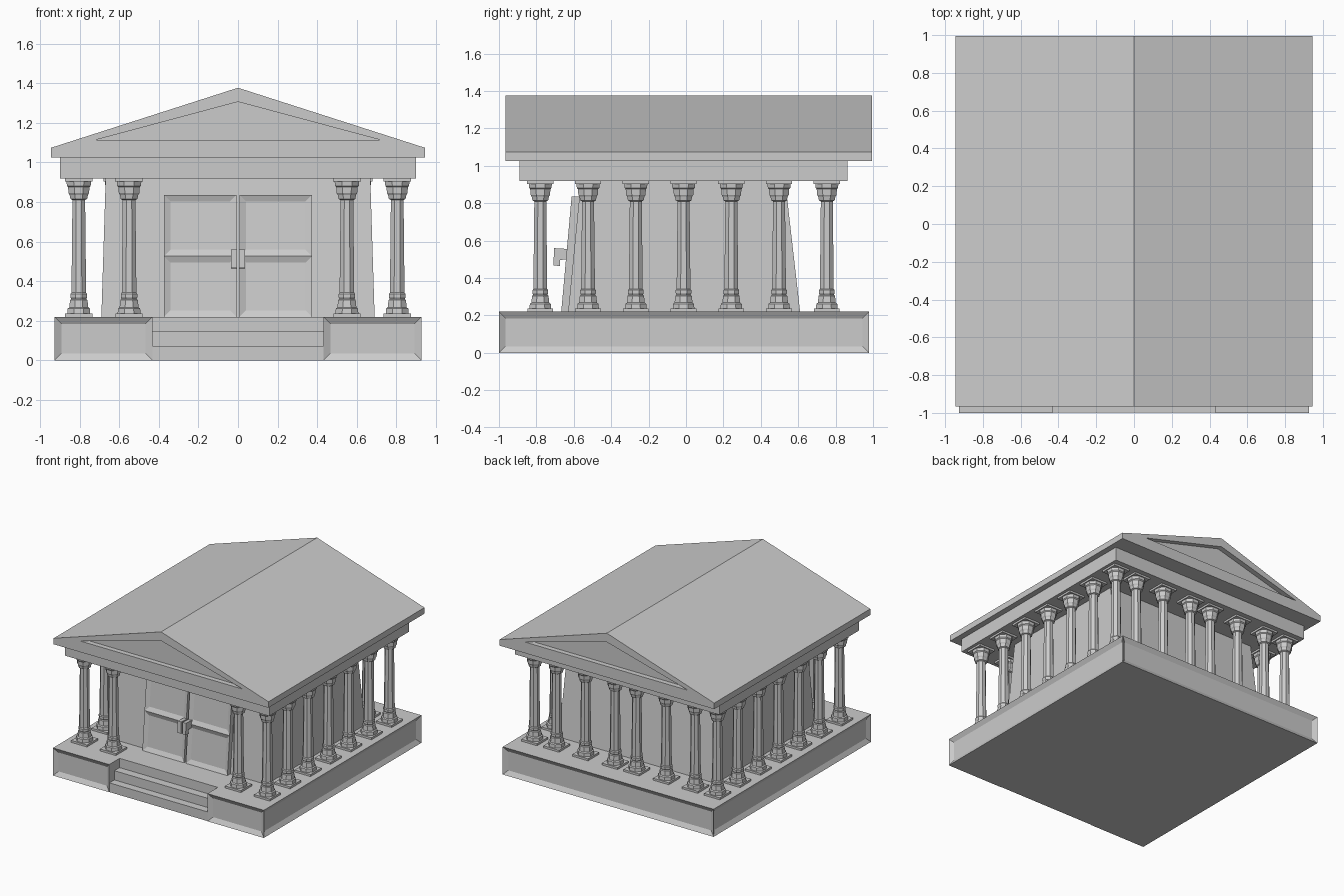
import bpy, bmesh, math
from mathutils import Vector

if "Cube" in bpy.data.objects:
    bpy.data.objects.remove(bpy.data.objects["Cube"])


def finish(name, bm):
    bmesh.ops.recalc_face_normals(bm, faces=bm.faces)
    me = bpy.data.meshes.new(name)
    bm.to_mesh(me)
    bm.free()
    ob = bpy.data.objects.new(name, me)
    bpy.context.collection.objects.link(ob)
    return ob


def prism(points, direction):
    """Extrude a closed outline of 3D points along a direction."""
    bm = bmesh.new()
    f = bm.faces.new([bm.verts.new(p) for p in points])
    ext = bmesh.ops.extrude_face_region(bm, geom=[f])
    moved = [v for v in ext["geom"] if isinstance(v, bmesh.types.BMVert)]
    bmesh.ops.translate(bm, verts=moved, vec=direction)
    bmesh.ops.recalc_face_normals(bm, faces=bm.faces)
    return bm


def loft(rings, bm=None):
    """Skin a stack of equal-length rings and cap both ends."""
    bm = bm or bmesh.new()
    vs = [[bm.verts.new(p) for p in r] for r in rings]
    n = len(vs[0])
    for a, b in zip(vs, vs[1:]):
        for i in range(n):
            bm.faces.new((a[i], a[(i + 1) % n], b[(i + 1) % n], b[i]))
    bm.faces.new(vs[0][::-1])
    bm.faces.new(vs[-1])
    return bm


def rect(x0, x1, y0, y1, z):
    return [(x0, y0, z), (x1, y0, z), (x1, y1, z), (x0, y1, z)]


def box(x0, x1, y0, y1, z0, z1, bm=None):
    return loft([rect(x0, x1, y0, y1, z0), rect(x0, x1, y0, y1, z1)], bm)


# Podium with a notch for the stairs and sunken panels on its outer faces
W, F, B, N, D, FLOOR = 0.927, -1.0, 0.978, 0.432, -0.87, 0.22
plan = [(-W, B), (-W, F), (-N, F), (-N, D), (N, D), (N, F), (W, F), (W, B)]
bm = prism([(x, y, 0) for x, y in plan], Vector((0, 0, FLOOR)))
outer = []
for f in bm.faces:
    c = f.calc_center_median()
    if abs(f.normal.z) < 0.1 and (abs(c.x) > W - 0.01 or c.y < F + 0.01 or c.y > B - 0.01):
        outer.append(f)
bmesh.ops.inset_individual(bm, faces=outer, thickness=0.035, depth=-0.02, use_even_offset=True)
finish("podium", bm)

# Stairs
bm = box(-N, N, -0.997, D, 0, 0.073)
box(-N, N, -0.935, D, 0.073, 0.146, bm)
finish("steps", bm)

# Inner chamber with battered walls
finish("chamber", loft([rect(-0.69, 0.69, -0.63, 0.61, FLOOR),
                        rect(-0.668, 0.668, -0.562, 0.53, 0.92)]))

# Double door leaning with the wall, two panels and a handle per leaf
for side, label in ((-1, "left"), (1, "right")):
    x0, x1 = sorted((side * 0.008, side * 0.374))
    bm = box(x0, x1, -0.667, -0.62, FLOOR, 0.836)
    bmesh.ops.bisect_plane(bm, geom=bm.verts[:] + bm.edges[:] + bm.faces[:],
                           plane_co=(0, 0, 0.527), plane_no=(0, 0, 1))
    bmesh.ops.recalc_face_normals(bm, faces=bm.faces)
    front = [f for f in bm.faces if f.normal.y < -0.9]
    bmesh.ops.inset_individual(bm, faces=front, thickness=0.033, depth=-0.014,
                               use_even_offset=True)
    for v in bm.verts:
        v.co.y += (v.co.z - FLOOR) * 0.09
    finish(label + "_door", bm)
    hook = [(-0.625, 0.50), (-0.625, 0.555), (-0.705, 0.56), (-0.709, 0.468),
            (-0.673, 0.464), (-0.673, 0.497)]
    finish(label + "_door_handle",
           prism([(side * 0.006, y, z) for y, z in hook], Vector((side * 0.03, 0, 0))))

# Eight-sided column: half-width and height of each ring, with square plinth and abacus
profile = [(0.058, 0.235), (0.056, 0.262), (0.048, 0.268), (0.044, 0.305), (0.038, 0.31),
           (0.042, 0.32), (0.042, 0.335), (0.037, 0.342), (0.032, 0.81), (0.042, 0.815),
           (0.046, 0.835), (0.052, 0.845), (0.054, 0.875), (0.06, 0.882), (0.062, 0.905)]


def octagon(r, z):
    r /= math.cos(math.pi / 8)
    return [(r * math.cos((i + 0.5) * math.pi / 4), r * math.sin((i + 0.5) * math.pi / 4), z)
            for i in range(8)]


bm = loft([octagon(r, z) for r, z in profile])
box(-0.069, 0.069, -0.069, 0.069, FLOOR, 0.236, bm)
box(-0.07, 0.07, -0.07, 0.07, 0.904, 0.92, bm)
column = finish("column", bm)

# Colonnade: both sides, the front pairs and the closer-set back row
ys = [-0.779 + 0.2553 * i for i in range(7)]
spots = [(0.804, y) for y in ys] + [(0.55, ys[0])] + [(x, ys[-1]) for x in (0.095, 0.355, 0.61)]
spots += [(-x, y) for x, y in spots]
column.location = (*spots[0], 0)
for x, y in spots[1:]:
    c = column.copy()
    c.location = (x, y, 0)
    bpy.context.collection.objects.link(c)

# Beam resting on the columns
finish("entablature", box(-0.898, 0.898, -0.89, 0.864, 0.919, 1.03))

# Gabled roof with a sunken triangle at each end
gable = [(-0.944, 1.026), (0.944, 1.026), (0.944, 1.074), (0, 1.377), (-0.944, 1.074)]
bm = prism([(x, -0.966, z) for x, z in gable], Vector((0, 1.96, 0)))
ends = [f for f in bm.faces if abs(f.normal.y) > 0.9]
for f in ends:
    bmesh.ops.inset_individual(bm, faces=[f], thickness=0.01)
    inward = -0.04 * f.normal.y
    bmesh.ops.inset_individual(bm, faces=[f], thickness=0)
    rim = {v for e in f.edges for lf in e.link_faces if lf is not f for v in lf.verts} - set(f.verts)
    for group, dy in ((rim, 0), (f.verts, inward)):
        for v in group:
            v.co.y += dy
            if abs(v.co.x) < 0.1:
                v.co.x, v.co.z = 0, 1.306
            else:
                v.co.x, v.co.z = math.copysign(0.717, v.co.x), 1.114
bmesh.ops.remove_doubles(bm, verts=bm.verts, dist=0.0005)
finish("roof", bm)
